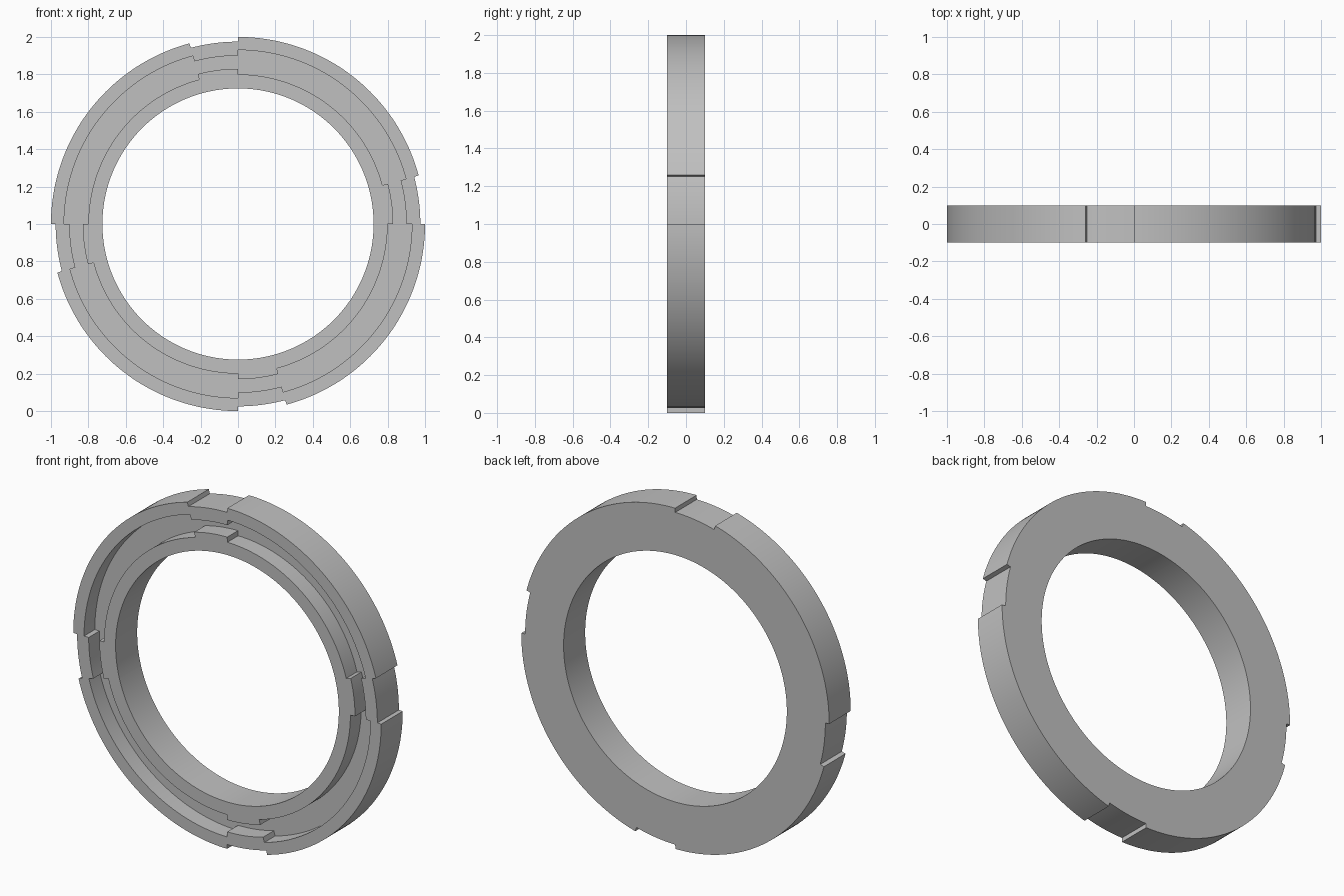
import bpy
import bmesh
from math import cos, sin, radians

cube = bpy.data.objects.get("Cube")
if cube:
    bpy.data.objects.remove(cube, do_unlink=True)

HALF = 0.1        # half thickness of the ring
FLOOR = 0.0       # y of the groove floor
BORE = 0.725
NOTCH_END = 15    # degrees of each quarter that are stepped
GAP = 0.04        # tiny angle over which a step happens


def profile(notched):
    """Cross-section as (radius, y), running round the grooved ring."""
    inner, outer, rim = (0.83, 0.90, 0.975) if notched else (0.80, 0.93, 1.0)
    return [(BORE, HALF), (BORE, -HALF), (inner, -HALF), (inner, FLOOR),
            (outer, FLOOR), (outer, -HALF), (rim, -HALF), (rim, HALF)]


def spread(start, end, count):
    return [start + (end - start) * i / count for i in range(count + 1)]


# One quarter: short notched arc, then long full arc
quarter = [(a, True) for a in spread(0, NOTCH_END, 10)]
quarter += [(a, False) for a in spread(NOTCH_END + GAP, 90 - GAP, 50)]

# Sweep the section through four quarters
bm = bmesh.new()
columns = []
for turn in range(4):
    for angle, notched in quarter:
        t = radians(angle + 90 * turn)
        columns.append([bm.verts.new((r * cos(t), y, 1 + r * sin(t)))
                        for r, y in profile(notched)])
for i, col in enumerate(columns):
    nxt = columns[(i + 1) % len(columns)]
    for j in range(len(col)):
        k = (j + 1) % len(col)
        bm.faces.new((col[j], col[k], nxt[k], nxt[j]))
bmesh.ops.recalc_face_normals(bm, faces=bm.faces)

mesh = bpy.data.meshes.new("grooved_ring")
bm.to_mesh(mesh)
bm.free()
ring = bpy.data.objects.new("grooved_ring", mesh)
bpy.context.collection.objects.link(ring)

# Plain grey material
grey = bpy.data.materials.new("light_grey")
grey.use_nodes = True
colour = (0.53, 0.53, 0.53, 1)
grey.diffuse_color = colour
grey.node_tree.nodes["Principled BSDF"].inputs["Base Color"].default_value = colour
mesh.materials.append(grey)

# Smooth curved walls, crisp edges
bpy.ops.object.select_all(action='DESELECT')
ring.select_set(True)
bpy.context.view_layer.objects.active = ring
bpy.ops.object.shade_smooth_by_angle(angle=radians(30))
